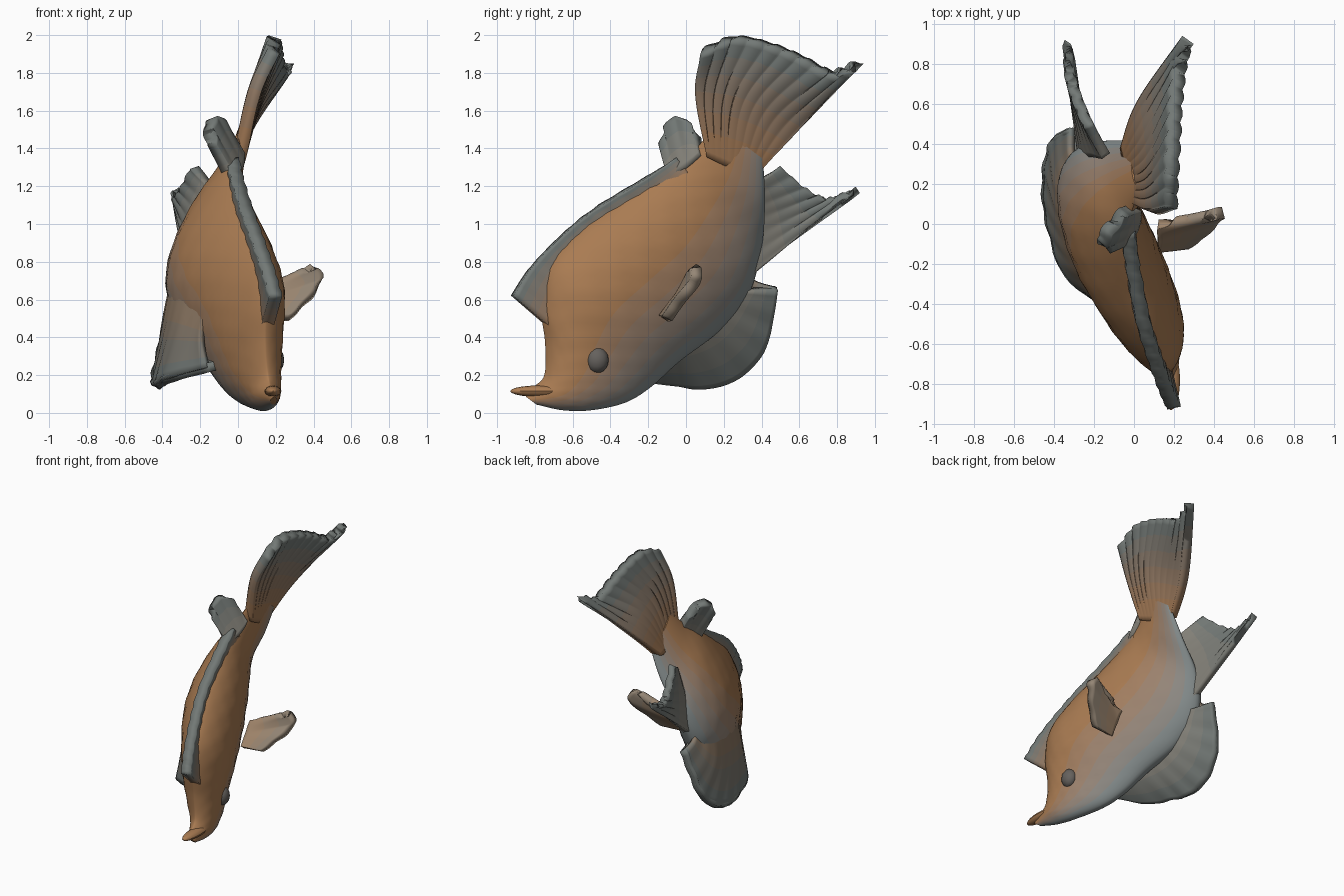
import bpy, bmesh
from math import sin, cos, pi

if "Cube" in bpy.data.objects:
    bpy.data.objects.remove(bpy.data.objects["Cube"])


def blend_materials(name, a, b, n):
    # colour steps fading from a to b
    out = []
    for i in range(n):
        m = bpy.data.materials.new(f"{name}_{i}")
        t = i / (n - 1)
        m.diffuse_color = [a[k] + (b[k] - a[k]) * t for k in range(3)] + [1]
        m.use_nodes = True
        m.node_tree.nodes["Principled BSDF"].inputs["Base Color"].default_value = m.diffuse_color
        out.append(m)
    return out


ORANGE, GREY, PALE = (.40, .20, .085), (.17, .19, .18), (.23, .26, .26)
BODY = blend_materials("body", ORANGE, PALE, 6)
TAIL = blend_materials("tail", (.36, .19, .09), GREY, 6)
FIN = blend_materials("fin", (.23, .22, .19), GREY, 3)
FLANK = blend_materials("flank", (.30, .19, .11), GREY, 5)
PECT = blend_materials("pectoral", (.36, .24, .15), (.30, .24, .18), 3)
EYE = blend_materials("eye", (.13, .12, .11), (.13, .12, .11), 2)


def spline(pts, n):
    # Catmull-Rom through tuples of any length, n samples
    pts = [tuple(p) for p in pts]
    if len(pts) == 2:
        return [tuple(a + (b - a) * i / (n - 1) for a, b in zip(*pts)) for i in range(n)]
    out = []
    last = len(pts) - 1
    for i in range(n):
        u = i / (n - 1) * last
        k = min(int(u), last - 1)
        t = u - k
        p1, p2 = pts[k], pts[k + 1]
        p0 = pts[k - 1] if k else tuple(2 * a - b for a, b in zip(p1, p2))
        p3 = pts[k + 2] if k + 2 <= last else tuple(2 * b - a for a, b in zip(p1, p2))
        out.append(tuple(.5 * (2 * b + (c - a) * t + (2 * a - 5 * b + 4 * c - d) * t * t
                               + (3 * b - a - 3 * c + d) * t ** 3)
                         for a, b, c, d in zip(p0, p1, p2, p3)))
    return out


def loft(name, rows, mats, shade, closed=False):
    # skin a grid of points; shade(i, j) in 0..1 picks the colour step
    bm = bmesh.new()
    grid = [[bm.verts.new(p) for p in r] for r in rows]
    n = len(rows[0])
    for i in range(len(rows) - 1):
        for j in range(n if closed else n - 1):
            k = (j + 1) % n
            f = bm.faces.new((grid[i][j], grid[i][k], grid[i + 1][k], grid[i + 1][j]))
            f.material_index = max(0, min(len(mats) - 1, int(shade(i, j) * len(mats))))
    if closed:
        bm.faces.new(grid[0])
        bm.faces.new(grid[-1])
    bmesh.ops.recalc_face_normals(bm, faces=bm.faces)
    me = bpy.data.meshes.new(name)
    bm.to_mesh(me)
    bm.free()
    for m in mats:
        me.materials.append(m)
    ob = bpy.data.objects.new(name, me)
    bpy.context.collection.objects.link(ob)
    smooth(ob)
    return ob


def smooth(ob):
    bpy.ops.object.select_all(action='DESELECT')
    bpy.context.view_layer.objects.active = ob
    ob.select_set(True)
    bpy.ops.object.shade_smooth_by_angle(angle=.7)


def fin(name, curves, mats=FIN, thick=.05, rays=9, ripple=.005, nu=37, nv=14):
    # sheet through curves from root to outer edge, rippled by fin rays
    cols = [spline(c, nu) for c in curves]
    rows = [spline([c[j] for c in cols], nv) for j in range(nu)]
    rows = [[(x + ripple * sin(2 * pi * rays * j / (nu - 1)) * i / (nv - 1), y, z)
             for i, (x, y, z) in enumerate(r)] for j, r in enumerate(rows)]
    ob = loft(name, rows, mats, lambda j, i: i / (nv - 1))
    s = ob.modifiers.new("thickness", 'SOLIDIFY')
    s.thickness, s.offset = thick, 0
    return ob


def ball(name, loc, size, mats, seg=12):
    rings = [[(loc[0] + size[0] * sin(a) * cos(2 * pi * j / seg),
               loc[1] + size[1] * cos(a),
               loc[2] + size[2] * sin(a) * sin(2 * pi * j / seg)) for j in range(seg)]
             for a in [.05 + (pi - .1) * i / 10 for i in range(11)]]
    return loft(name, rings, mats, lambda i, j: 0, closed=True)


# body: s runs nose to tail, v runs back to belly, both in a tilted frame
# (s, back v, belly v, half width, spine x, lean)
sections = [
    (-.44, -.73, -.66, .02, .18, -.1), (-.38, -.73, -.53, .06, .16, -.1),
    (-.29, -.72, -.41, .10, .14, -.15), (-.15, -.82, -.29, .15, .095, -.22),
    (0, -.96, -.23, .19, .05, -.27), (.2, -1.05, -.19, .235, 0, -.31),
    (.45, -1.03, -.12, .26, -.07, -.34), (.7, -.95, -.11, .23, -.11, -.35),
    (.95, -.87, -.21, .145, -.11, -.3), (1.15, -.80, -.34, .08, -.045, -.15),
    (1.32, -.79, -.48, .04, .02, -.05)]
SEG = 48
rows = []
for i, (s, vt, vb, w, c, k) in enumerate(spline(sections, 70)):
    ring = []
    for j in range(SEG):
        a = 2 * pi * j / SEG
        bump = 1 + .02 * sin(i * 1.3) * sin(j * 1.57) * (10 < i < 62)
        v = (vt + vb) / 2 - (vb - vt) / 2 * cos(a)
        side = sin(a)
        # wedge towards the back, flatter left flank
        half = abs(side) ** (1.5 if cos(a) > 0 else 1.15) * (.91 if side > 0 else -.88)
        x = c + k * (v + .6) + w * half * bump
        ring.append((x, .6 * s + .8 * v, .8 * s - .6 * v))
    rows.append(ring)
loft("body", rows, BODY, lambda i, j: (1 - cos(2 * pi * j / SEG)) * .75 - .55, closed=True)

# jutting lip and eyes
ball("lower_lip", (.185, -.78, .115), (.045, .15, .03), BODY)
ball("right_eye", (.195, -.47, .28), (.05, .06, .07), EYE)
ball("left_eye", (-.03, -.47, .28), (.05, .06, .06), EYE)

# fan tail
fin("tail_fin", [
    [(.01, .11, 1.36), (-.01, .25, 1.30), (-.04, .38, 1.28)],
    [(.085, .06, 1.70), (.09, .32, 1.65), (.05, .61, 1.51)],
    [(.185, .08, 1.91), (.19, .26, 1.985), (.2, .45, 1.95), (.21, .62, 1.88),
     (.23, .78, 1.80), (.27, .92, 1.85)]], TAIL, .07, 10, .006, 61, 20)

# long dorsal fin and the small lobe behind it
fin("dorsal_fin", [
    [(.14, -.66, .40), (.11, -.58, .62), (.06, -.48, .80), (0, -.3, 1.0),
     (-.03, -.12, 1.12), (-.02, .03, 1.25)],
    [(.2, -.92, .62), (.16, -.83, .76), (.105, -.68, .92), (.05, -.5, 1.07),
     (0, -.24, 1.23), (-.03, -.05, 1.35)]], TAIL, .07, 11, .004)
fin("rear_dorsal_lobe", [
    [(-.04, -.08, 1.24), (0, 0, 1.29), (.01, .08, 1.36)],
    [(-.14, -.12, 1.42), (-.155, -.09, 1.52), (-.12, -.02, 1.56), (-.05, .06, 1.47)]],
    rays=3, thick=.07)

# fins under the belly; the pelvic fin is a wedge from the belly and left flank
fin("anal_fin", [
    [(-.14, .34, 1.2), (-.21, .34, 1.0), (-.25, .28, .68)],
    [(-.23, .49, 1.3), (-.29, .64, 1.18), (-.325, .77, 1.13), (-.33, .91, 1.18)]], rays=6)
edge = [(-.16, -.40, .24), (-.34, -.25, .19), (-.41, -.06, .16), (-.44, .1, .14),
        (-.44, .27, .19), (-.41, .40, .32), (-.37, .45, .48), (-.31, .48, .66)]
fin("pelvic_fin", [
    [(.0, -.36, .28), (-.14, -.1, .4), (-.2, .1, .5), (-.25, .28, .65)], edge],
    rays=8, thick=.05)
fin("pelvic_fin_outer", [
    [(-.13, -.40, .62), (-.24, -.2, .72), (-.31, .0, .78), (-.32, .2, .80), (-.28, .32, .78)],
    [(-.19, -.38, .42), (-.31, -.2, .45), (-.37, .02, .47), (-.38, .22, .52), (-.31, .36, .70)],
    edge], FLANK, .03, 8, .003)

# pectoral fin spread on the right
fin("right_pectoral_fin", [
    [(.12, -.12, .5), (.12, -.06, .58), (.12, 0, .65)],
    [(.27, -.10, .5), (.37, -.03, .6), (.44, .05, .70), (.41, .05, .77), (.3, .02, .7)]],
    PECT, .06, 4)
